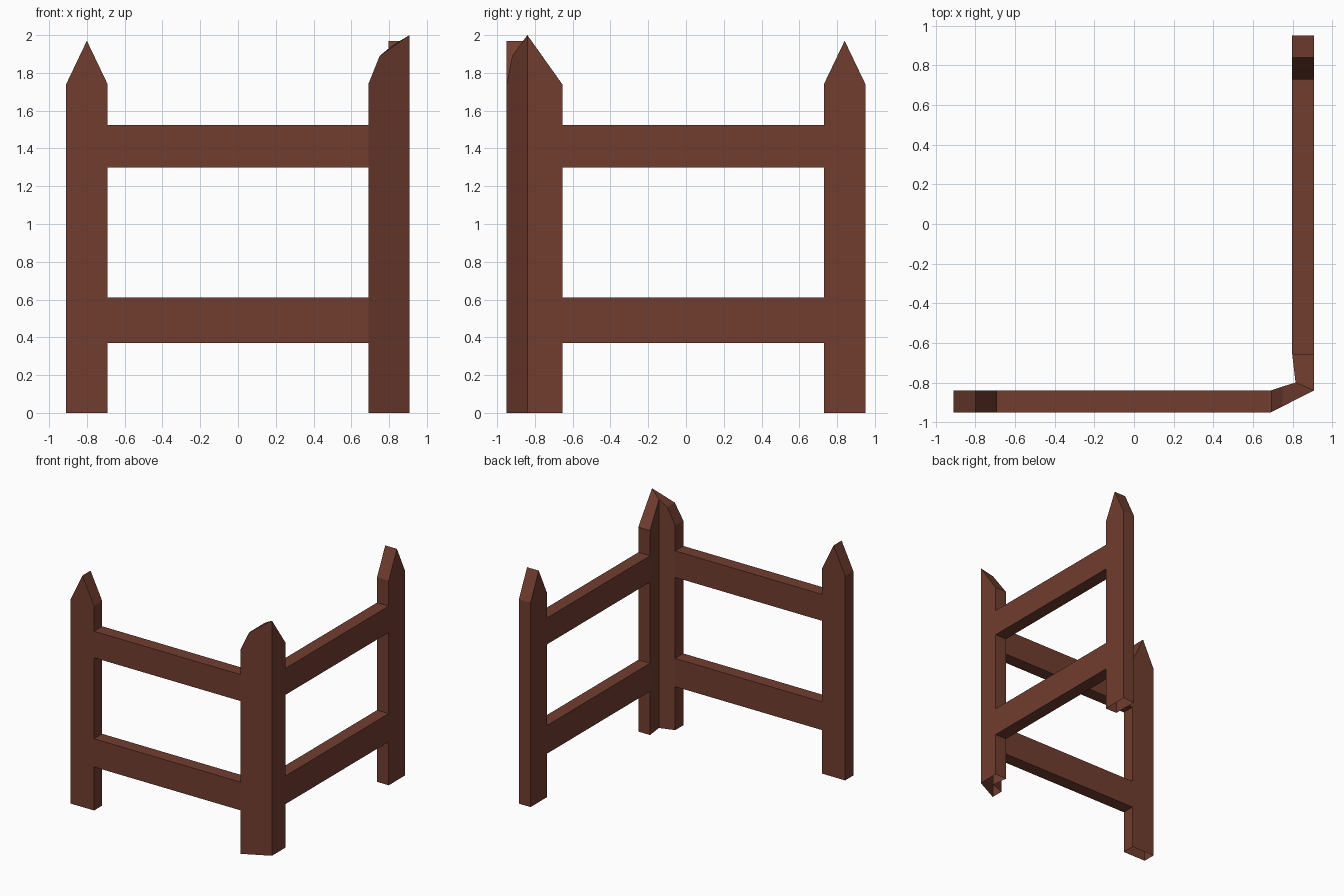
import bpy, bmesh

if "Cube" in bpy.data.objects:
    bpy.data.objects.remove(bpy.data.objects["Cube"])

wood = bpy.data.materials.new("brown wood")
wood.diffuse_color = (0.165, 0.047, 0.029, 1)
wood.use_nodes = True
wood.node_tree.nodes["Principled BSDF"].inputs["Base Color"].default_value = wood.diffuse_color

LOW, HIGH, SHOULDER = (0.37, 0.61), (1.30, 1.525), 1.74
POST_W = 0.22


def make_object(name, bm):
    bmesh.ops.remove_doubles(bm, verts=bm.verts, dist=1e-5)
    bmesh.ops.recalc_face_normals(bm, faces=bm.faces)
    me = bpy.data.meshes.new(name)
    bm.to_mesh(me)
    bm.free()
    me.materials.append(wood)
    ob = bpy.data.objects.new(name, me)
    bpy.context.collection.objects.link(ob)


def add_face(bm, pts):
    bm.faces.new([bm.verts.new(p) for p in pts])


def fence_panel(name, length, place):
    """Pointed post with two rails: one outline, given thickness.
    Post underside and rail ends stay open."""
    w = POST_W
    outline = [(0, 0), (w, 0)]
    for lo, hi in (LOW, HIGH):
        outline += [(w, lo), (length, lo), (length, hi), (w, hi)]
    outline += [(w, SHOULDER), (w / 2, 1.97), (0, SHOULDER)]
    bm = bmesh.new()
    for side in (0, 1):
        add_face(bm, [place(u, side, z) for u, z in outline])
    for (u1, z1), (u2, z2) in zip(outline, outline[1:] + outline[:1]):
        if (z1 == z2 == 0) or (u1 == u2 == length):
            continue
        add_face(bm, [place(u1, 0, z1), place(u2, 0, z2),
                      place(u2, 1, z2), place(u1, 1, z1)])
    make_object(name, bm)


# Front panel runs along x, side panel runs along y
fence_panel("front_panel", 1.60, lambda u, s, z: (-0.91 + u, -0.95 + 0.11 * s, z))
fence_panel("side_panel", 1.605, lambda u, s, z: (0.908 - 0.11 * s, 0.95 - u, z))

# Corner post: bent board, outer and inner skins with a sloping top
outer = [(0.69, -0.95, SHOULDER), (0.75, -0.92, 1.89),
         (0.908, -0.84, 2.0), (0.908, -0.655, SHOULDER)]
inner = [(0.69, -0.84, SHOULDER), (0.75, -0.82, 1.89),
         (0.815, -0.80, 1.944), (0.798, -0.655, SHOULDER)]
bm = bmesh.new()
for skin in (outer, inner):
    a, b, c, d = skin
    add_face(bm, [(a[0], a[1], 0), (c[0], c[1], 0), c, b, a])
    add_face(bm, [(c[0], c[1], 0), (d[0], d[1], 0), d, c])
for i in range(3):
    add_face(bm, [outer[i], outer[i + 1], inner[i + 1], inner[i]])
# Narrow ends, left open where the rails join
for i in (0, 3):
    o, n = outer[i], inner[i]
    for lo, hi in ((0, LOW[0]), (LOW[1], HIGH[0]), (HIGH[1], SHOULDER)):
        add_face(bm, [(o[0], o[1], lo), (n[0], n[1], lo),
                      (n[0], n[1], hi), (o[0], o[1], hi)])
make_object("corner_post", bm)
